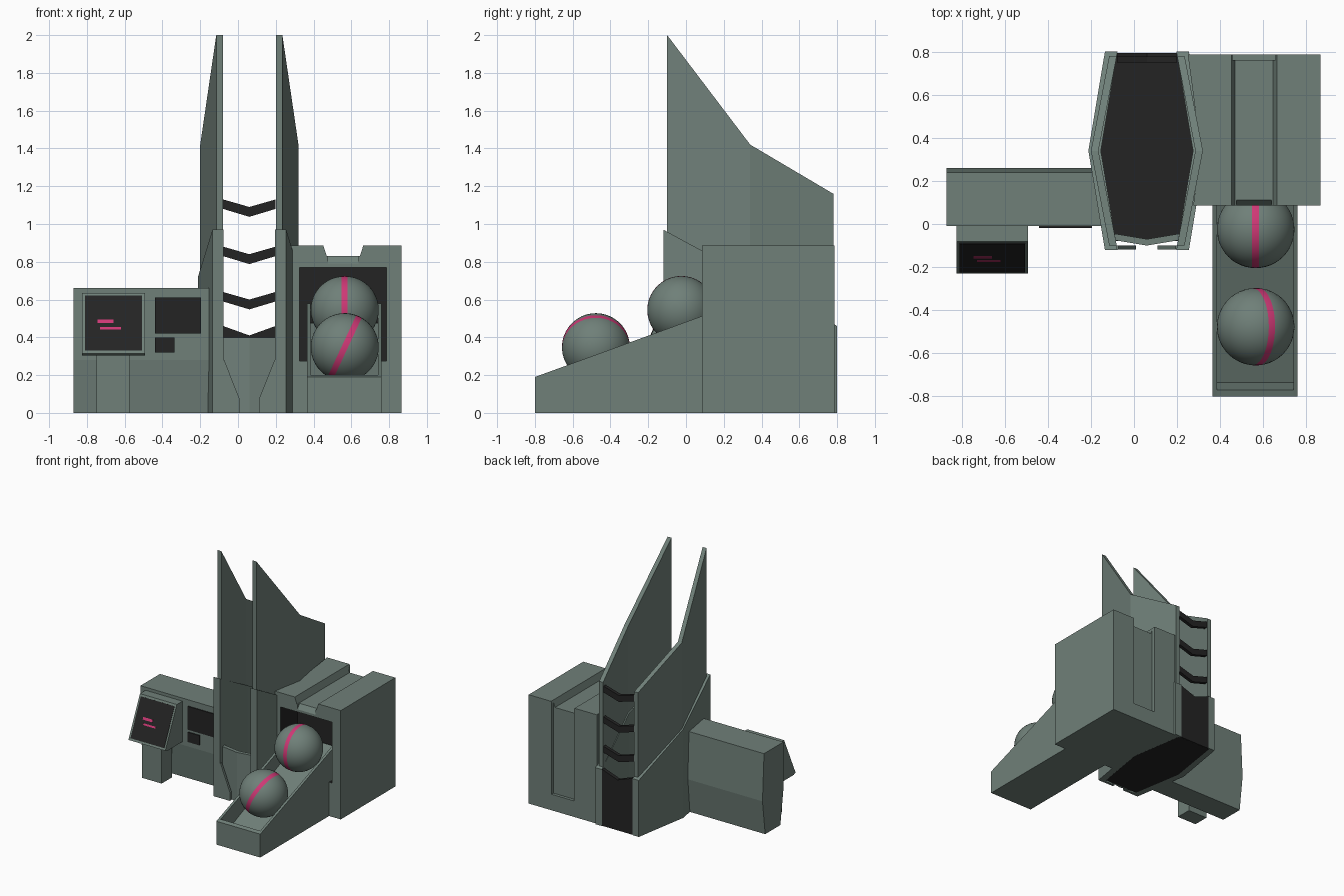
import bpy, bmesh, math
from mathutils import Matrix, Vector

if "Cube" in bpy.data.objects:
    bpy.data.objects.remove(bpy.data.objects["Cube"])


def material(name, rgb):
    m = bpy.data.materials.new(name)
    m.diffuse_color = (*rgb, 1)
    m.use_nodes = True
    m.node_tree.nodes["Principled BSDF"].inputs["Base Color"].default_value = m.diffuse_color
    return m


GREY = material("grey_green", (0.16, 0.215, 0.19))
DARK = material("near_black", (0.017, 0.017, 0.017))
PINK = material("hot_pink", (0.62, 0.04, 0.18))
CX = 0.06  # tower centre line


def finish(name, bm, *mats):
    bmesh.ops.recalc_face_normals(bm, faces=bm.faces)
    me = bpy.data.meshes.new(name)
    bm.to_mesh(me)
    bm.free()
    for m in mats:
        me.materials.append(m)
    ob = bpy.data.objects.new(name, me)
    bpy.context.collection.objects.link(ob)
    return ob


def prism(name, pts, axis, a, b, mat=GREY):
    """Extrude a 2D outline along an axis from a to b."""
    place = {"x": lambda p, t: (t, p[0], p[1]),
             "y": lambda p, t: (p[0], t, p[1]),
             "z": lambda p, t: (p[0], p[1], t)}[axis]
    bm = bmesh.new()
    lo = [bm.verts.new(place(p, a)) for p in pts]
    hi = [bm.verts.new(place(p, b)) for p in pts]
    bm.faces.new(lo)
    bm.faces.new(hi)
    n = len(pts)
    for i in range(n):
        j = (i + 1) % n
        bm.faces.new((lo[i], lo[j], hi[j], hi[i]))
    return finish(name, bm, mat)


def block(name, x0, x1, y0, y1, z0, z1, mat=GREY):
    return prism(name, [(x0, y0), (x1, y0), (x1, y1), (x0, y1)], "z", z0, z1, mat)


def wall(name, side, stations, thick, z0):
    """Bent wall; stations are (half width, y, top height)."""
    bm = bmesh.new()
    rings = []
    for w, y, z in stations:
        xo, xi = CX + side * w, CX + side * (w - thick)
        rings.append([bm.verts.new(c) for c in
                      ((xo, y, z0), (xo, y, z), (xi, y, z), (xi, y, z0))])
    bm.faces.new(rings[0])
    bm.faces.new(rings[-1])
    for r, s in zip(rings, rings[1:]):
        for i in range(4):
            j = (i + 1) % 4
            bm.faces.new((r[i], r[j], s[j], s[i]))
    return finish(name, bm, GREY)


# Tower: tall fins, lower shell and tapered front flaps on both sides
for side, tag in ((-1, "left"), (1, "right")):
    wall("tower_fin_" + tag, side,
         [(0.175, -0.10, 2.0), (0.26, 0.34, 1.42), (0.175, 0.78, 1.16)], 0.035, 0.01)
    wall("tower_lower_shell_" + tag, side,
         [(0.195, -0.12, 0.97), (0.272, 0.34, 0.72), (0.195, 0.80, 0.46)], 0.058, 0)
    flap = [(0.19, 0), (0.05, 0), (0.05, 0.07), (0.133, 0.28), (0.19, 0.28)]
    prism("tower_front_flap_" + tag, [(CX + side * x, z) for x, z in flap],
          "y", -0.119, -0.10)

# Tower floor, bent front sill, back panel and chevron slats
prism("tower_floor", [(-0.09, -0.08), (0.21, -0.08), (0.28, 0.34), (0.21, 0.785),
                      (-0.09, 0.785), (-0.16, 0.34)], "z", -0.0005, 0.04, DARK)
prism("tower_front_sill", [(-0.09, -0.075), (CX, -0.10), (0.21, -0.075),
                           (0.21, -0.045), (CX, -0.07), (-0.09, -0.045)], "z", 0, 0.40)
x0, x1 = CX - 0.139, CX + 0.139
prism("tower_back_panel", [(x0, 0), (x1, 0), (x1, 0.46), (CX, 0.41), (x0, 0.46)],
      "y", 0.765, 0.795, DARK)
for i, z in enumerate((0.64, 0.88, 1.13)):
    prism("chevron_slat_%d" % (i + 1),
          [(x0, z), (x0, z - 0.05), (CX, z - 0.092), (x1, z - 0.05), (x1, z),
           (CX, z - 0.04)], "y", 0.75, 0.778, DARK)

# Dispenser cabinet with top groove, back channel and dark front recess
cabinet = prism("dispenser_cabinet", [(0.275, 0.085), (0.865, 0.085), (0.865, 0.787),
                                      (0.25, 0.787), (0.31, 0.34)], "z", 0, 0.885)
cutters = [
    prism("groove_cutter", [(0.447, 0.90), (0.47, 0.83), (0.645, 0.83), (0.668, 0.90)],
          "y", -0.2, 1.0),
    prism("lip_cutter", [(0.05, 0.74), (0.115, 0.835), (0.05, 0.835)], "x", 0.476, 0.639),
    block("channel_cutter", 0.457, 0.658, 0.762, 0.9, 0.13, 1.0),
    block("recess_cutter", 0.325, 0.785, -0.1, 0.30, 0.275, 0.77)]
bpy.context.view_layer.objects.active = cabinet
for c in cutters:
    mod = cabinet.modifiers.new("cut", "BOOLEAN")
    mod.operation = "DIFFERENCE"
    mod.object = c
    bpy.ops.object.modifier_apply(modifier=mod.name)
for c in cutters:
    bpy.data.objects.remove(c)
cabinet.data.materials.clear()
cabinet.data.materials.append(GREY)
cabinet.data.materials.append(DARK)
for f in cabinet.data.polygons:
    c = f.center
    inside = 0.32 < c.x < 0.79 and 0.09 < c.y < 0.31 and 0.27 < c.z < 0.775
    f.material_index = 1 if inside else 0

# Sloping ball tray
rim = [(-0.80, 0), (-0.80, 0.19), (0.27, 0.58), (0.27, 0)]
prism("tray_side_left", rim, "x", 0.365, 0.385)
prism("tray_side_right", rim, "x", 0.74, 0.76)
prism("tray_front", [(-0.80, 0), (-0.80, 0.19), (-0.77, 0.20), (-0.735, 0.05),
                     (-0.735, 0)], "x", 0.38, 0.745)
prism("tray_floor", [(-0.78, 0), (-0.78, 0.035), (0.27, 0.475), (0.27, 0)],
      "x", 0.38, 0.745)


def ball(name, loc, tilt):
    """Sphere with a coloured band around its equator."""
    r, half = 0.18, 0.016
    bm = bmesh.new()
    bmesh.ops.create_uvsphere(bm, u_segments=40, v_segments=24, radius=r)
    for s in (-half, half):
        bmesh.ops.bisect_plane(bm, geom=bm.verts[:] + bm.edges[:] + bm.faces[:],
                               plane_co=(0, 0, s), plane_no=(0, 0, 1))
    for f in bm.faces:
        f.smooth = True
        f.material_index = 1 if abs(f.calc_center_median().z) < half else 0
    turn = Matrix.Rotation(math.radians(90 + tilt), 4, "Y")
    bmesh.ops.transform(bm, matrix=Matrix.Translation(Vector(loc)) @ turn, verts=bm.verts)
    finish(name, bm, GREY, PINK)


ball("lower_ball", (0.565, -0.477, 0.348), 25)
ball("upper_ball", (0.565, -0.025, 0.545), 0)

# Side counter with dark front panels
prism("counter", [(-0.01, 0.66), (-0.01, 0.28), (0.03, 0), (0.225, 0),
                  (0.26, 0.28), (0.24, 0.66)], "x", -0.87, -0.145)
block("counter_panel_large", -0.44, -0.195, -0.018, -0.009, 0.42, 0.61, DARK)
block("counter_panel_small", -0.44, -0.335, -0.018, -0.009, 0.32, 0.40, DARK)

# Tilted console, its screen, status bars and post
top, bottom = Vector((-0.082, 0.635)), Vector((-0.23, 0.315))
along = (bottom - top).normalized()
out = Vector((along.y, -along.x))
prism("console_body", [(0.0, 0.635), top, bottom, (-0.205, 0.305), (0.0, 0.305)],
      "x", -0.825, -0.493)


def screen_plate(name, xa, xb, s0, s1, lift, mat):
    a, b = top + along * s0, top + along * s1
    prism(name, [a - out * 0.002, b - out * 0.002, b + out * lift, a + out * lift],
          "x", xa, xb, mat)


screen_plate("console_screen", -0.81, -0.507, 0.017, 0.336, 0.003, DARK)
screen_plate("status_bar_upper", -0.745, -0.66, 0.158, 0.178, 0.005, PINK)
screen_plate("status_bar_lower", -0.73, -0.62, 0.202, 0.216, 0.005, PINK)
block("console_post", -0.75, -0.575, -0.16, -0.03, 0, 0.31)
